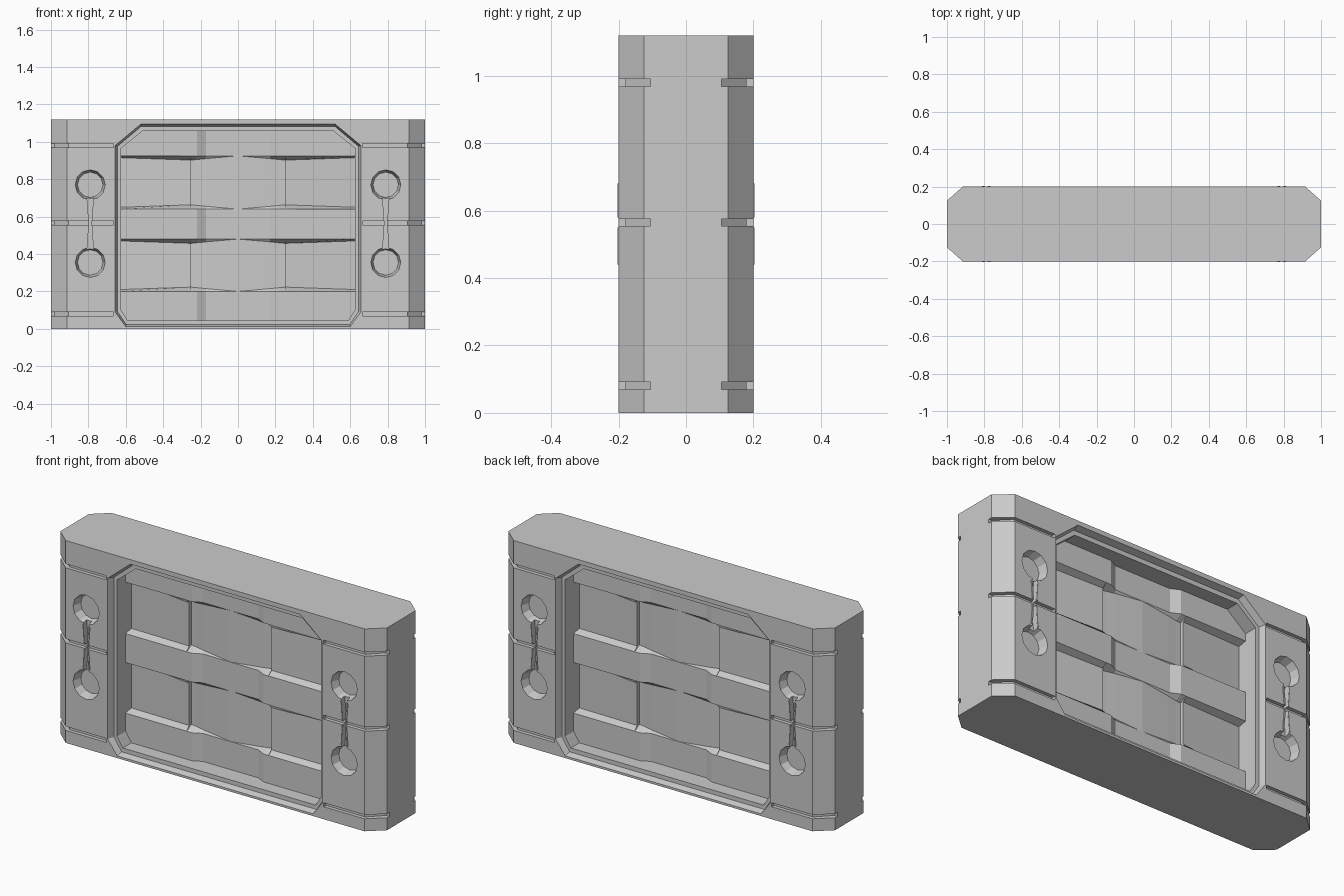
import bpy, bmesh, math

if "Cube" in bpy.data.objects:
    bpy.data.objects.remove(bpy.data.objects["Cube"])

grey = bpy.data.materials.new("plain grey")
grey.diffuse_color = (0.6, 0.6, 0.6, 1)
grey.use_nodes = True
grey.node_tree.nodes["Principled BSDF"].inputs["Base Color"].default_value = grey.diffuse_color


def make(name, bm):
    bmesh.ops.recalc_face_normals(bm, faces=bm.faces)
    me = bpy.data.meshes.new(name)
    bm.to_mesh(me)
    bm.free()
    me.materials.append(grey)
    ob = bpy.data.objects.new(name, me)
    bpy.context.collection.objects.link(ob)
    return ob


def loft(name, lower, upper):
    """Closed solid between two matching outlines of 3D points."""
    bm = bmesh.new()
    a = [bm.verts.new(p) for p in lower]
    b = [bm.verts.new(p) for p in upper]
    bm.faces.new(a)
    bm.faces.new(b)
    for i in range(len(a)):
        j = (i + 1) % len(a)
        bm.faces.new((a[i], a[j], b[j], b[i]))
    return make(name, bm)


def facing(name, outer, inner, side, y0, y1):
    """Solid on the front (side -1) or back (side 1) from xz outlines."""
    return loft(name, [(-side * x, side * y0, z) for x, z in outer],
                [(-side * x, side * y1, z) for x, z in inner])


def cut(ob, cutter):
    cutter.hide_render = True
    m = ob.modifiers.new("cut", 'BOOLEAN')
    m.operation = 'DIFFERENCE'
    m.solver = 'EXACT'
    m.object = cutter
    bpy.context.view_layer.objects.active = ob
    bpy.ops.object.modifier_apply(modifier=m.name)
    bpy.data.objects.remove(cutter)


def symmetric(half):
    return half + [(-x, z) for x, z in reversed(half)]


# Body: long block with chamfered vertical corners
corner = [(0.915, -0.2), (1, -0.125), (1, 0.125), (0.915, 0.2)]
plan = symmetric(corner)
body = loft("body", [(x, y, 0) for x, y in plan], [(x, y, 1.12) for x, y in plan])

# Recess outlines, from widest to narrowest
rim = symmetric([(0.6, 0.012), (0.658, 0.09), (0.658, 0.98), (0.52, 1.095)])
ledge = symmetric([(0.597, 0.022), (0.645, 0.093), (0.645, 0.975), (0.517, 1.083)])
opening = symmetric([(0.59, 0.045), (0.625, 0.1), (0.625, 0.965), (0.51, 1.058)])

X = 0.79
waist = [(0.017, 0.42), (0.007, 0.565), (0.017, 0.70)]
slot = [(X + w, z) for w, z in waist] + [(X - w, z) for w, z in reversed(waist)]


def disc(r, z):
    return [(X + r * math.cos(math.tau * i / 12), z + r * math.sin(math.tau * i / 12))
            for i in range(12)]


def flip(pts, sx):
    return [(x * sx, z) for x, z in pts]


for s in (-1, 1):
    # Stepped recess
    cut(body, facing("rim_cutter", rim, ledge, s, 0.201, 0.165))
    cut(body, facing("recess_cutter", opening, opening, s, 0.21, 0.03))
    for sx in (-1, 1):
        # Keyholes joined by a narrow waisted slot
        for z in (0.355, 0.77):
            cut(body, facing("hole_cutter", flip(disc(0.081, z), sx),
                             flip(disc(0.068, z), sx), s, 0.202, 0.15))
        cut(body, facing("slot_cutter", flip(slot, sx), flip(slot, sx), s, 0.21, 0.17))
        # Seam grooves wrapping the chamfered corners
        seam = [(0.665, 0.18), (0.905, 0.18), (0.98, 0.105), (1.1, 0.105),
                (1.1, 0.3), (0.665, 0.3)]
        for z in (0.08, 0.565, 0.98):
            cut(body, loft("seam_cutter", [(sx * x, s * y, z - 0.011) for x, y in seam],
                           [(sx * x, s * y, z + 0.011) for x, y in seam]))

# Ribbed panels: x, rib depth, pocket depth, ledge slant
half = [(0, 0.135, 0.136, 0), (0.17, 0.135, 0.145, 0.015), (0.22, 0.11, 0.149, 0.02),
        (0.25, 0.11, 0.15, 0.023), (0.252, 0.11, 0.132, 0.023), (0.63, 0.11, 0.16, 0.01)]
cols = [(-x, r, p, k) for x, r, p, k in half[:0:-1]] + half
for s, label in ((-1, "front"), (1, "back")):
    bm = bmesh.new()
    grid = []
    for x, rib, pocket, slant in cols:
        line = [(rib, 0.03)]
        for low, high in ((0.2, 0.48), (0.64, 0.925)):
            line += [(rib, low), (pocket, low + slant), (pocket, high - slant), (rib, high)]
        line.append((rib, 1.075))
        grid.append([bm.verts.new((-s * x, s * (0.2 - d), z)) for d, z in line])
    for a, b in zip(grid, grid[1:]):
        for i in range(len(a) - 1):
            bm.faces.new((a[i], a[i + 1], b[i + 1], b[i]))
    bm.normal_update()
    # Close the panel towards the core so that its outside is well defined
    border = [e for e in bm.edges if e.is_boundary]
    new = bmesh.ops.extrude_edge_only(bm, edges=border)["geom"]
    for v in new:
        if isinstance(v, bmesh.types.BMVert):
            v.co.y = s * 0.02
    bmesh.ops.holes_fill(bm, edges=[e for e in bm.edges if e.is_boundary], sides=0)
    make(label + "_ribbed_panel", bm)

    # Thin raised lips beside each slot
    for sx in (-1, 1):
        for e in (-1, 1):
            for z0, z1, w0, w1 in ((0.44, 0.55, 0.016, 0.009), (0.58, 0.68, 0.009, 0.016)):
                lip = [(sx * (X + e * w), z) for w, z in
                       ((w0, z0), (w0 + 0.008, z0), (w1 + 0.008, z1), (w1, z1))]
                facing(label + "_slot_lip", lip, lip, s, 0.19, 0.204)
